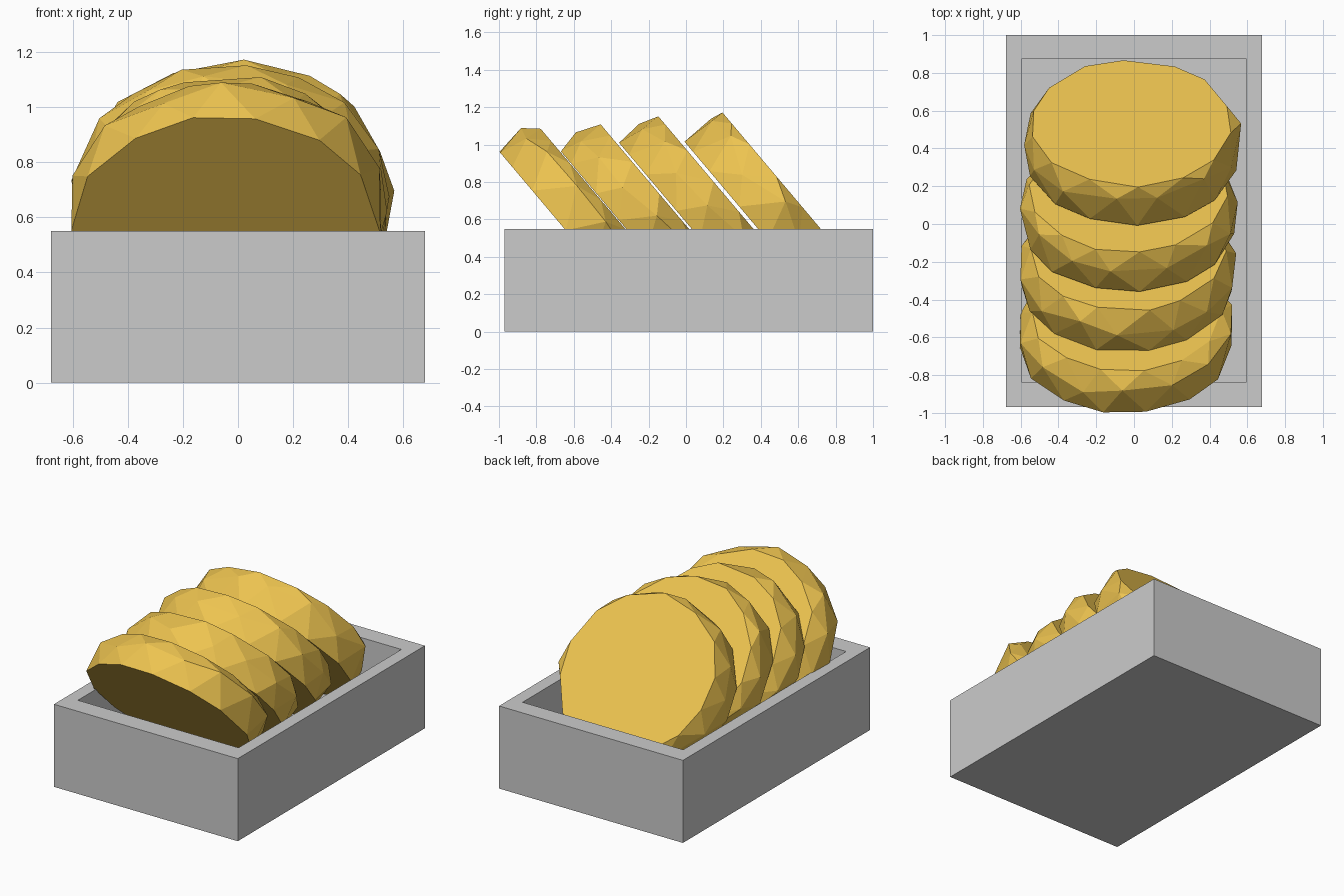
import bpy, bmesh, math, random
from mathutils import Vector

if "Cube" in bpy.data.objects:
    bpy.data.objects.remove(bpy.data.objects["Cube"])

random.seed(4)
SIDES = 14


def make_object(name, bm, mat=None):
    bmesh.ops.recalc_face_normals(bm, faces=bm.faces)
    mesh = bpy.data.meshes.new(name)
    bm.to_mesh(mesh)
    bm.free()
    obj = bpy.data.objects.new(name, mesh)
    bpy.context.collection.objects.link(obj)
    if mat:
        mesh.materials.append(mat)
    return obj


# Open tray: a block with its top inset and pushed down
bm = bmesh.new()
bmesh.ops.create_cube(bm, size=1)
for v in bm.verts:
    v.co = Vector((v.co.x * 1.355, v.co.y * 1.97 + 0.015, (v.co.z + 0.5) * 0.55))
top = max(bm.faces, key=lambda f: f.calc_center_median().z)
bmesh.ops.inset_individual(bm, faces=[top], thickness=0.05)
for v in top.verts:
    v.co.x = math.copysign(0.592, v.co.x)
    v.co.y = 0.875 if v.co.y > 0 else -0.84
floor = bmesh.ops.extrude_discrete_faces(bm, faces=[top])["faces"][0]
for v in floor.verts:
    v.co.z = 0.1
make_object("tray", bm)

# Leaning faceted slices
golden = bpy.data.materials.new("golden")
golden.diffuse_color = (0.85, 0.55, 0.08, 1)
golden.use_nodes = True
golden.node_tree.nodes["Principled BSDF"].inputs["Base Color"].default_value = golden.diffuse_color

ACROSS = Vector((1, 0, 0))
UP = Vector((0, -0.645, 0.764))      # up along the cut face
NORMAL = Vector((0, 0.764, 0.645))   # through the thickness


def slice_part(name, x, plane_y, z, thick, phase, rim):
    """Two flat cut faces joined by a triangulated, slightly bulging skin."""
    centre = Vector((x, plane_y - (z - 0.55) * 0.645 / 0.764, z))
    bm = bmesh.new()
    rings = []
    # depth, half width, half height, half-step twist, jitter
    for depth, rx, ry, twist, jit in ((0, 0.558, 0.535, 0, 0.012),
                                      (thick * 0.72, 0.575, 0.545, 0.5, 0.012),
                                      (thick, rim, rim - 0.01, 0, 0.02)):
        ring = []
        for i in range(SIDES):
            a = math.tau * (i + phase + twist + random.uniform(-0.12, 0.12)) / SIDES
            k = 1 + random.uniform(-jit, jit)
            d = depth
            if twist:
                d += random.uniform(-0.07, 0.03)
            ring.append(bm.verts.new(centre + NORMAL * d
                                     + ACROSS * (rx * k * math.sin(a))
                                     + UP * (ry * k * math.cos(a))))
        rings.append(ring)
    low, mid, high = rings
    for i in range(SIDES):
        j = (i + 1) % SIDES
        for rim_ring in (low, high):
            bm.faces.new((rim_ring[i], rim_ring[j], mid[i]))
            bm.faces.new((rim_ring[j], mid[j], mid[i]))
    bm.faces.new(low)
    bm.faces.new(high)
    make_object(name, bm, golden)


for n, args in enumerate(((-0.045, -0.65, 0.56, 0.248, 0.5, 0.50),
                          (-0.035, -0.32, 0.565, 0.256, 0.4, 0.515),
                          (-0.025, 0.03, 0.603, 0.252, 0.2, 0.525),
                          (-0.012, 0.385, 0.603, 0.256, 0.1, 0.53))):
    slice_part(f"slice_{n + 1}", *args)
